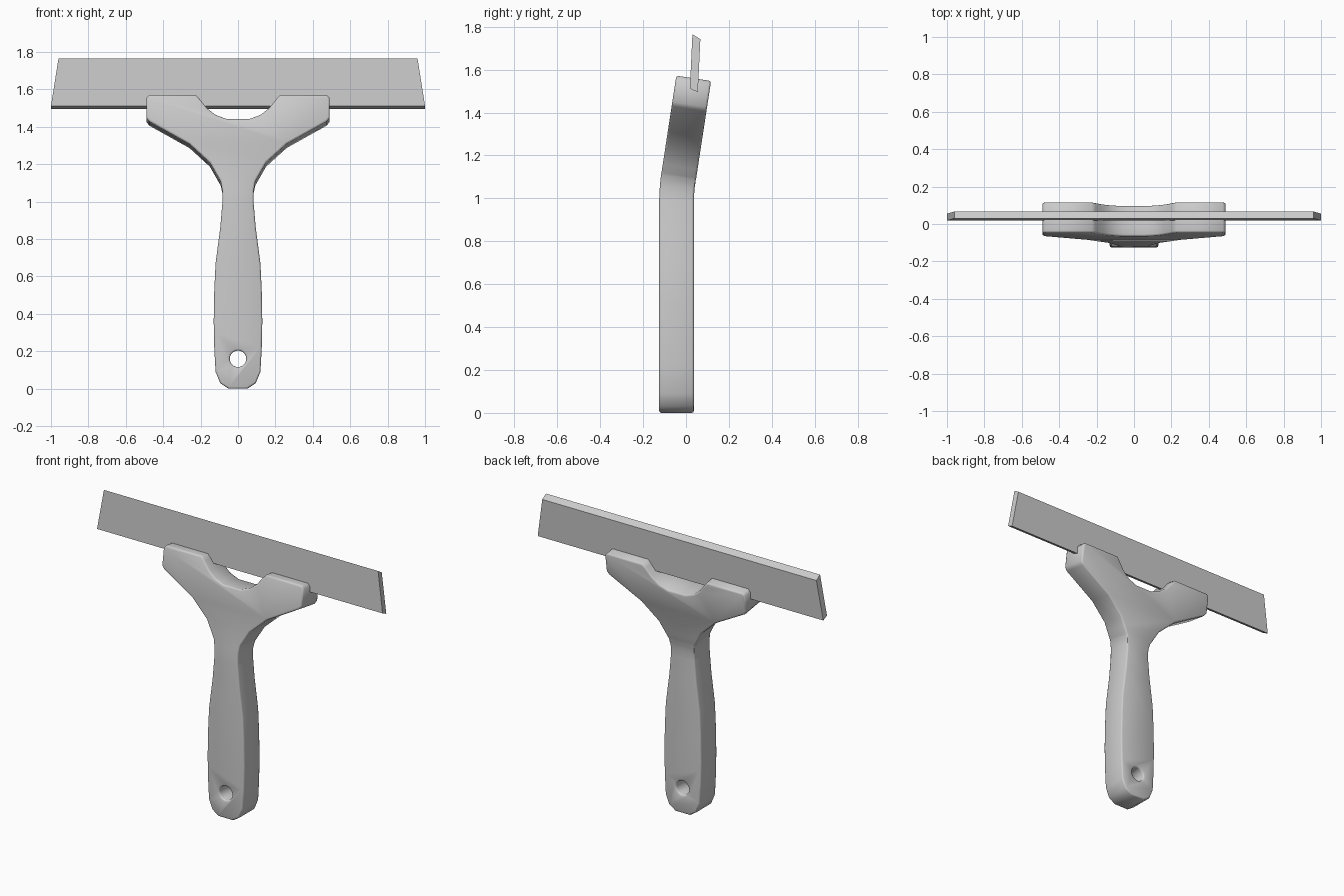
import bpy, bmesh
from mathutils import Vector

if "Cube" in bpy.data.objects:
    bpy.data.objects.remove(bpy.data.objects["Cube"])

FRONT, BACK = -0.125, 0.037


def make_object(name, bm):
    bmesh.ops.recalc_face_normals(bm, faces=bm.faces[:])
    mesh = bpy.data.meshes.new(name)
    bm.to_mesh(mesh)
    bm.free()
    ob = bpy.data.objects.new(name, mesh)
    bpy.context.collection.objects.link(ob)
    return ob


def activate(ob):
    bpy.ops.object.select_all(action='DESELECT')
    ob.select_set(True)
    bpy.context.view_layer.objects.active = ob


# Handle: mirrored front outline, extruded through its thickness
half = [(0.05, 0.0), (0.095, 0.03), (0.12, 0.09), (0.127, 0.22), (0.13, 0.36),
        (0.127, 0.52), (0.12, 0.67), (0.095, 0.86), (0.083, 1.0), (0.084, 1.06),
        (0.093, 1.11), (0.15, 1.21), (0.26, 1.31), (0.475, 1.43), (0.49, 1.45),
        (0.49, 1.555), (0.475, 1.572), (0.225, 1.572), (0.205, 1.55),
        (0.165, 1.50), (0.12, 1.465), (0.06, 1.443)]
outline = half + [(-x, z) for x, z in reversed(half)]
bm = bmesh.new()
face = bm.faces.new([bm.verts.new((x, FRONT, z)) for x, z in outline])
ext = bmesh.ops.extrude_face_region(bm, geom=[face])
bmesh.ops.translate(bm, vec=(0, BACK - FRONT, 0),
                    verts=[v for v in ext['geom'] if isinstance(v, bmesh.types.BMVert)])

# Cross cuts, then lean the head backwards with a soft bend
for z in (0.3, 0.99, 1.03, 1.075, 1.12, 1.16):
    bmesh.ops.bisect_plane(bm, geom=bm.verts[:] + bm.edges[:] + bm.faces[:],
                           plane_co=(0, 0, z), plane_no=(0, 0, 1))
for v in bm.verts:
    t = min(max((v.co.z - 0.98) / 0.14, 0), 1)
    lean = 0.153 * (0.07 * t * t if t < 1 else v.co.z - 1.05)
    v.co.z -= (v.co.y - FRONT) * 0.153 * t
    v.co.y += lean
handle = make_object("handle", bm)

# Hanging hole
bpy.ops.mesh.primitive_cylinder_add(vertices=24, radius=0.044, depth=0.6,
                                    location=(0, -0.04, 0.16), rotation=(1.570796, 0, 0))
cutter = bpy.context.object
cutter.name = "hole_cutter"
cutter.hide_render = True
activate(handle)
cut = handle.modifiers.new("hole", 'BOOLEAN')
cut.operation = 'DIFFERENCE'
cut.solver = 'EXACT'
cut.object = cutter
bev = handle.modifiers.new("soft_edges", 'BEVEL')
bev.width = 0.01
bev.segments = 2
bev.limit_method = 'ANGLE'
bev.angle_limit = 1.0
for m in ("hole", "soft_edges"):
    bpy.ops.object.modifier_apply(modifier=m)
bpy.data.objects.remove(cutter)
bpy.ops.object.shade_smooth_by_angle(angle=0.8)

# Blade: slightly tapering, tilted strip seated in the head
section = [(0.018, 1.512, 1.0), (0.055, 1.495, 1.0), (0.067, 1.742, 0.96), (0.03, 1.765, 0.96)]
bm = bmesh.new()
ends = [[bm.verts.new(Vector((s * w, y, z))) for y, z, w in section] for s in (-1, 1)]
for end in ends:
    bm.faces.new(end)
for i in range(4):
    j = (i + 1) % 4
    bm.faces.new((ends[0][i], ends[0][j], ends[1][j], ends[1][i]))
make_object("blade", bm)
